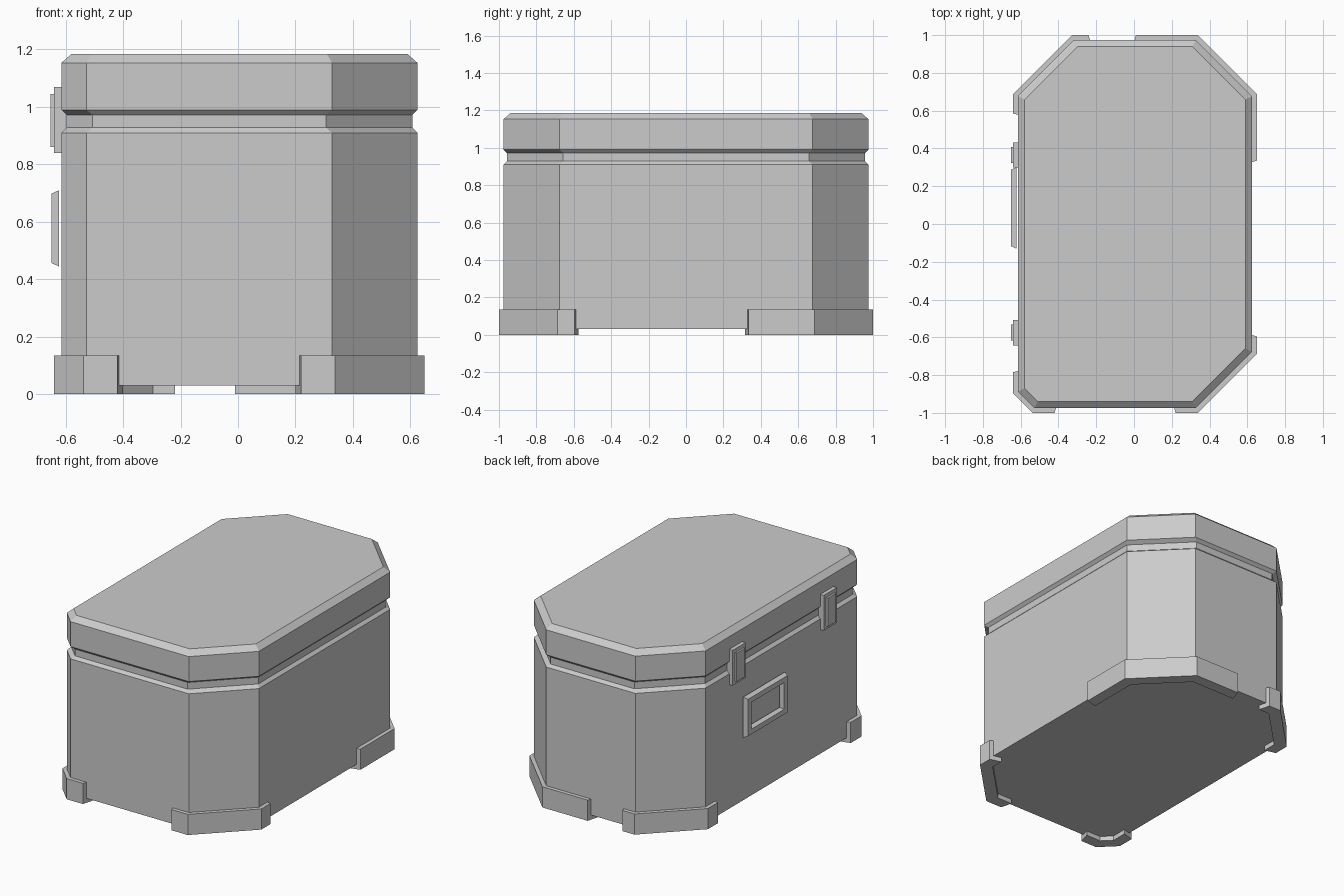
import bpy, bmesh

if "Cube" in bpy.data.objects:
    bpy.data.objects.remove(bpy.data.objects["Cube"])

X0, X1, Y = -0.615, 0.625, 0.975          # case extents
# corners: sign x, sign y, chamfer (counter-clockwise)
CORNERS = [(1, -1, 0.298), (1, 1, 0.298), (-1, 1, 0.298), (-1, -1, 0.088)]


def finish(name, bm):
    bmesh.ops.recalc_face_normals(bm, faces=bm.faces[:])
    me = bpy.data.meshes.new(name)
    bm.to_mesh(me)
    bm.free()
    ob = bpy.data.objects.new(name, me)
    bpy.context.collection.objects.link(ob)
    return ob


def loft(name, loops, closed=False):
    """Skin successive vertex loops; cap the ends, or join last to first."""
    bm = bmesh.new()
    rings = [[bm.verts.new(p) for p in loop] for loop in loops]
    n = len(rings[0])
    pairs = list(zip(rings, rings[1:]))
    if closed:
        pairs.append((rings[-1], rings[0]))
    else:
        bm.faces.new(rings[0])
        bm.faces.new(rings[-1])
    for a, b in pairs:
        for i in range(n):
            j = (i + 1) % n
            bm.faces.new((a[i], a[j], b[j], b[i]))
    return finish(name, bm)


def outline(z, inset=0.0, shift=0.0):
    """Chamfered case outline: sides move in by inset, corners slide by shift."""
    pts = []
    for sx, sy, c in CORNERS:
        x = X1 if sx > 0 else -X0
        a = (sx * (x - c - shift), sy * (Y - inset), z)
        b = (sx * (x - inset), sy * (Y - c - shift), z)
        pts += [a, b] if sx * sy < 0 else [b, a]
    return pts


def plate(name, x_front, x_back, y0, y1, z0, z1):
    return loft(name, [[(x, y0, z0), (x, y1, z0), (x, y1, z1), (x, y0, z1)]
                       for x in (x_front, x_back)])


# main box with recessed neck
loft("case_body", [outline(0.03), outline(0.91), outline(0.928, 0.018, 0.02),
                   outline(0.972, 0.018, 0.02)])
# lid with bevelled top
loft("lid", [outline(0.972, 0.018, 0.02), outline(0.99), outline(1.153),
             outline(1.185, 0.036, 0.018)])

# corner feet: wrapped strips running under the case, ends at x and y
FEET = [("front_right_foot", 0, 0.22, -0.595), ("back_right_foot", 1, 0.01, 0.335),
        ("back_left_foot", 2, -0.24, 0.585), ("front_left_foot", 3, -0.42, -0.785)]
for name, k, ex, ey in FEET:
    sx, sy, c = CORNERS[k]
    x = X1 if sx > 0 else -X0

    def strip(o, e):
        return [(ex - sx * e, sy * (Y + o)),
                (sx * (x - c + 0.414 * o), sy * (Y + o)),
                (sx * (x + o), sy * (Y - c + 0.414 * o)),
                (sx * (x + o), ey - sy * e)]
    outer, inner = strip(0.025, 0), strip(-0.05, 0.02)
    # lengthwise loft of rectangular sections
    loft(name, [[(*p, 0), (*p, 0.135), (*q, 0.135), (*q, 0)]
                for p, q in zip(outer, inner)])

# latches on the left side
for label, y in (("back", 0.365), ("front", -0.575)):
    plate(label + "_latch_plate", -0.64, -0.60, y - 0.067, y + 0.067, 0.84, 1.07)
    plate(label + "_latch_lever", -0.652, -0.635, y - 0.043, y + 0.043, 0.86, 1.045)


# bevelled label frame on the left side
def frame_loop(x, d):
    y0, y1, z0, z1 = -0.13 + d, 0.30 - d, 0.445 + d, 0.71 - d
    return [(x, y0, z0), (x, y1, z0), (x, y1, z1), (x, y0, z1)]


loft("label_frame", [frame_loop(-0.623, 0), frame_loop(-0.65, 0.012),
                     frame_loop(-0.65, 0.045), frame_loop(-0.623, 0.055)], closed=True)
